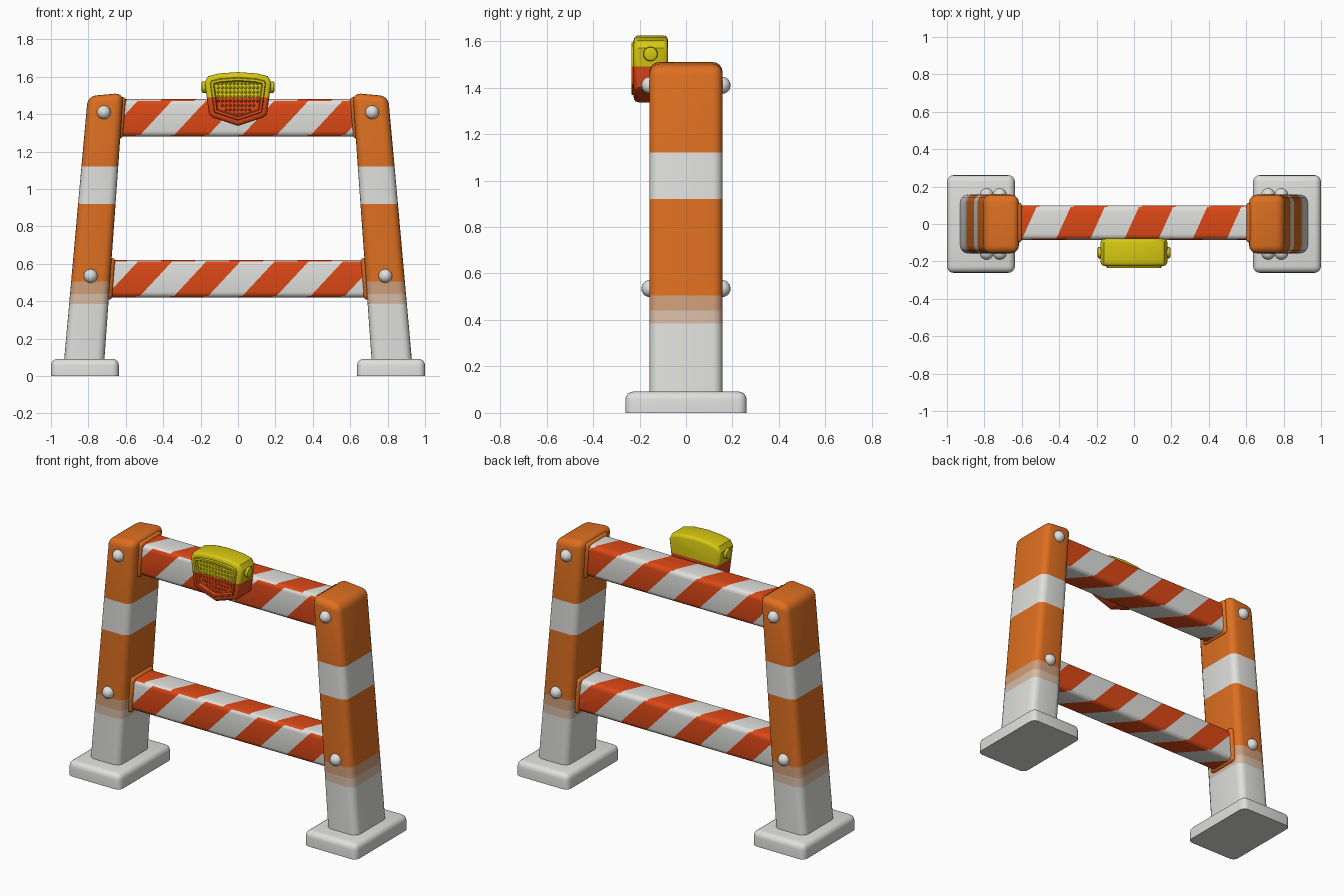
import bpy, bmesh
from math import radians
from mathutils import Vector, Matrix

cube = bpy.data.objects.get("Cube")
if cube:
    bpy.data.objects.remove(cube)


def material(name, rgb):
    m = bpy.data.materials.new(name)
    m.use_nodes = True
    m.diffuse_color = (*rgb, 1)
    m.node_tree.nodes["Principled BSDF"].inputs["Base Color"].default_value = (*rgb, 1)
    return m


ORANGE = material("orange_plastic", (0.73, 0.16, 0.015))
WHITE = material("white_plastic", (0.74, 0.74, 0.72))
TAN = material("worn_tan", (0.62, 0.34, 0.19))
PALE = material("worn_pale", (0.68, 0.50, 0.38))
RED = material("red_stripe", (0.72, 0.065, 0.008))
YELLOW = material("yellow_lamp", (0.68, 0.58, 0.006))


def finish(bm, name, mats):
    bmesh.ops.recalc_face_normals(bm, faces=bm.faces)
    me = bpy.data.meshes.new(name)
    bm.to_mesh(me)
    bm.free()
    for m in mats:
        me.materials.append(m)
    ob = bpy.data.objects.new(name, me)
    bpy.context.collection.objects.link(ob)
    bpy.ops.object.select_all(action='DESELECT')
    ob.select_set(True)
    bpy.context.view_layer.objects.active = ob
    bpy.ops.object.shade_smooth_by_angle(angle=radians(35))
    return ob


def box(lo, hi):
    lo, hi = Vector(lo), Vector(hi)
    bm = bmesh.new()
    mat = Matrix.Translation((lo + hi) / 2) @ Matrix.Diagonal((*(hi - lo), 1))
    bmesh.ops.create_cube(bm, size=1, matrix=mat)
    return bm


def bevel(bm, edges, width, segments=4):
    bmesh.ops.bevel(bm, geom=list(edges), offset=width, segments=segments,
                    profile=0.5, affect='EDGES')


def cut(bm, faces, point, normal):
    geom = set(faces)
    for f in faces:
        geom.update(f.edges)
        geom.update(f.verts)
    bmesh.ops.bisect_plane(bm, geom=list(geom), plane_co=point, plane_no=normal)


# Striped beams: each side has its own slanted stripes
PERIOD = 0.365


def beam(name, half, z0, z1):
    y0, y1 = -0.085, 0.10
    bm = box((-half, y0, z0), (half, y1, z1))
    bevel(bm, [e for e in bm.edges if abs(e.verts[0].co.x - e.verts[1].co.x) > 0.1], 0.03)
    bm.normal_update()
    # normal axis, sign, slope axis, slope, origin along slope axis, stripe start
    sides = [(1, -1, 2, 0.93, z0, 0.016), (1, 1, 2, -0.93, z1, 0.03),
             (2, 1, 1, 0.45, y1, 0.03), (2, -1, 1, -0.9, y0, 0.016)]

    def on_side(f, axis, sign):
        n = f.normal
        other = 3 - axis
        if abs(n.x) > 0.9:
            return False
        return n[axis] * sign > 0 and abs(n[axis]) >= abs(n[other])

    for axis, sign, t, slope, t0, start in sides:
        normal = Vector((1, 0, 0))
        normal[t] = -slope
        for k in range(-6, 7):
            point = Vector((start + k * PERIOD / 2, 0, 0))
            point[t] = t0
            cut(bm, [f for f in bm.faces if on_side(f, axis, sign)], point, normal)
        for f in bm.faces:
            if on_side(f, axis, sign):
                c = f.calc_center_median()
                u = c.x - slope * (c[t] - t0) - start
                f.material_index = int(u % PERIOD < PERIOD / 2)
    finish(bm, name, [WHITE, RED])


beam("top_beam", 0.66, 1.28, 1.48)
beam("bottom_beam", 0.73, 0.42, 0.62)


# Leaning posts with painted bands, on feet, with bolts and collars
def lean(z):
    return 0.829 - 0.0805 * z


BANDS = [(0.385, 0), (0.44, 1), (0.505, 2), (0.92, 3), (1.12, 0), (9, 3)]


def post(name, side):
    bm = box((-0.5, -0.157, 0.03), (0.5, 0.157, 1.505))
    for v in bm.verts:
        v.co.x *= 0.216 if v.co.z < 1 else 0.19
    bevel(bm, [e for e in bm.edges if max(v.co.z for v in e.verts) > 1], 0.042)
    for z, _ in BANDS[:-1]:
        cut(bm, list(bm.faces), (0, 0, z), (0, 0, 1))
    for f in bm.faces:
        z = f.calc_center_median().z
        f.material_index = next(i for top, i in BANDS if z < top)
    for v in bm.verts:
        x, z = v.co.x, v.co.z
        v.co.x = side * (x + lean(z))
        if z > 1.3:
            v.co.z -= 0.09 * x
    finish(bm, name, [WHITE, PALE, TAN, ORANGE])


def foot(name, side):
    xs = sorted((side * 0.637, side))
    bm = box((xs[0], -0.261, 0), (xs[1], 0.261, 0.092))
    bevel(bm, [e for e in bm.edges if max(v.co.z for v in e.verts) > 0.05], 0.035)
    finish(bm, name, [WHITE])


def bolt(name, x, y, z):
    bm = bmesh.new()
    bmesh.ops.create_uvsphere(bm, u_segments=16, v_segments=10, radius=0.037,
                              matrix=Matrix.Translation((x, y, z)))
    finish(bm, name, [WHITE])


def collar(name, side, z):
    bm = box((-0.125, -0.10, z - 0.112), (-0.07, 0.115, z + 0.112))
    bevel(bm, bm.edges, 0.02, 3)
    for v in bm.verts:
        v.co.x = side * (v.co.x + lean(v.co.z) + 0.012 * (z > 1) + 0.002)
    finish(bm, name, [ORANGE])


for side, tag in ((1, "left"), (-1, "right")):
    post(tag + "_post", side)
    foot(tag + "_foot", side)
    for level, z in (("lower", 0.535), ("upper", 1.41)):
        for face, y in (("front", -0.155), ("back", 0.155)):
            bolt(f"{tag}_{level}_{face}_bolt", side * (lean(z) + 0.002), y, z)
    collar(tag + "_lower_collar", side, 0.52)
    collar(tag + "_upper_collar", side, 1.38)

# Shield-shaped warning lamp, yellow above and red below
SPLIT = 1.49
half_outline = [(0.10, 1.618), (0.16, 1.603), (0.178, 1.57), (0.155, 1.40), (0.135, 1.382)]
outline = [(0, 1.625)] + half_outline + [(0, 1.337)]
outline += [(-x, z) for x, z in reversed(half_outline)]
bm = bmesh.new()
front = bm.faces.new([bm.verts.new((x, -0.225, z)) for x, z in outline])
back = bmesh.ops.extrude_face_region(bm, geom=[front])["geom"]
for v in back:
    if isinstance(v, bmesh.types.BMVert):
        v.co.y = -0.078
bmesh.ops.recalc_face_normals(bm, faces=bm.faces)
bevel(bm, [e for e in bm.edges if e.verts[0].co.y == e.verts[1].co.y], 0.02, 3)
bm.normal_update()
panel = min((f for f in bm.faces if f.normal.y < -0.9), key=lambda f: -f.calc_area())
# Raised rim, then a sunken panel
for thickness, depth in ((0.008, 0), (0.004, 0.010), (0.012, 0), (0.006, -0.016)):
    bmesh.ops.inset_region(bm, faces=[panel], thickness=thickness, depth=depth,
                           use_even_offset=True)
cut(bm, list(bm.faces), (0, 0, SPLIT), (0, 0, 1))
for f in bm.faces:
    f.material_index = int(f.calc_center_median().z < SPLIT)
finish(bm, "lamp_body", [YELLOW, RED])

# Lens studs in rows that narrow towards the tip
bm = bmesh.new()
for row in range(8):
    z = 1.40 + row * 0.0235
    count = min(2 + row, 5)
    for i in range(-count, count + 1):
        x = i * 0.021
        if abs(x) < 0.112:
            mat = Matrix.Translation((x, -0.219, z)) @ Matrix.Diagonal((1, 0.8, 1, 1))
            bmesh.ops.create_icosphere(bm, subdivisions=1, radius=0.008, matrix=mat)
for f in bm.faces:
    f.material_index = int(f.calc_center_median().z < SPLIT)
finish(bm, "lamp_studs", [YELLOW, RED])

# Side knobs on the lamp
for side, tag in ((1, "left"), (-1, "right")):
    bm = bmesh.new()
    mat = Matrix.Translation((side * 0.172, -0.153, 1.545)) @ Matrix.Rotation(radians(90), 4, 'Y')
    bmesh.ops.create_cone(bm, cap_ends=True, segments=20, radius1=0.031, radius2=0.031,
                          depth=0.045, matrix=mat)
    bevel(bm, [e for e in bm.edges if abs(e.verts[0].co.x - e.verts[1].co.x) < 0.01], 0.008, 2)
    finish(bm, tag + "_lamp_knob", [YELLOW])
